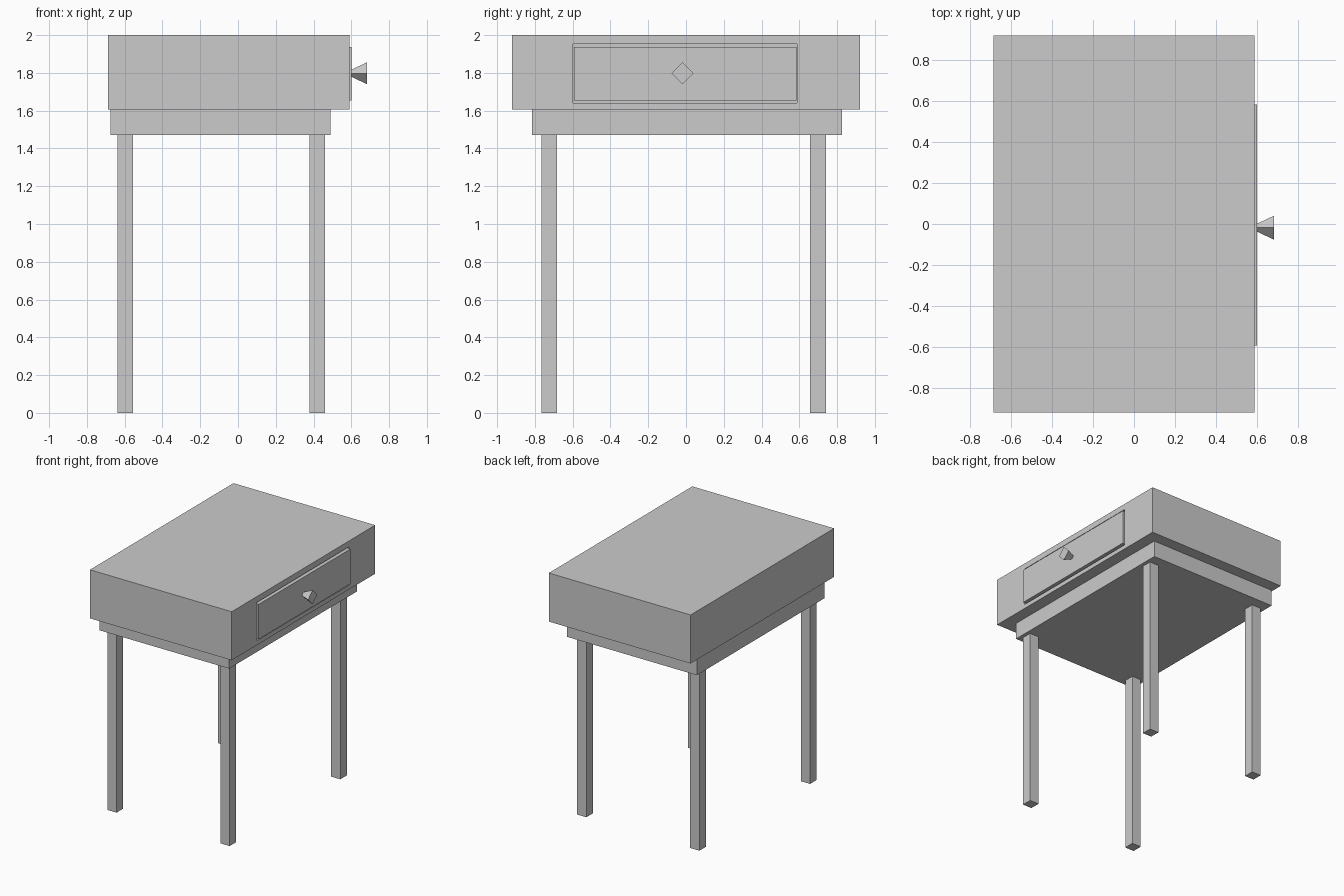
import bpy, bmesh, math
from mathutils import Matrix, Vector

if "Cube" in bpy.data.objects:
    bpy.data.objects.remove(bpy.data.objects["Cube"])


def add_object(name, bm):
    mesh = bpy.data.meshes.new(name)
    bmesh.ops.recalc_face_normals(bm, faces=bm.faces)
    bm.to_mesh(mesh)
    bm.free()
    ob = bpy.data.objects.new(name, mesh)
    bpy.context.collection.objects.link(ob)
    return ob


def box(name, x, y, z):
    """Box from (min, max) ranges on each axis."""
    bm = bmesh.new()
    centre = Vector([(a + b) / 2 for a, b in (x, y, z)])
    size = [b - a for a, b in (x, y, z)]
    bmesh.ops.create_cube(bm, size=1,
                          matrix=Matrix.Translation(centre) @ Matrix.Diagonal((*size, 1)))
    return add_object(name, bm)


# Thick table body and the stepped-in apron below it
body = box("table_body", (-0.687, 0.589), (-0.922, 0.922), (1.605, 2.0))
box("apron", (-0.676, 0.491), (-0.815, 0.826), (1.47, 1.605))

# Drawer opening cut into the body
cutter = box("drawer_opening_cutter", (0.40, 0.70), (-0.597, 0.588), (1.64, 1.952))
cutter.hide_render = True
cutter.display_type = 'WIRE'
cut = body.modifiers.new("drawer_opening", 'BOOLEAN')
cut.operation = 'DIFFERENCE'
cut.solver = 'EXACT'
cut.object = cutter

# Drawer, with a narrow gap above and below
box("drawer", (0.40, 0.602), (-0.594, 0.585), (1.654, 1.938))

# Four-sided flared knob
bm = bmesh.new()
bmesh.ops.create_cone(bm, cap_ends=True, segments=4, radius1=0.018, radius2=0.058,
                      depth=0.085,
                      matrix=Matrix.Translation((0.641, -0.018, 1.798))
                      @ Matrix.Rotation(math.pi / 2, 4, 'Y'))
add_object("drawer_knob", bm)

# Four square legs
for side_x, x in (("back", (-0.639, -0.556)), ("front", (0.379, 0.461))):
    for side_y, y in (("left", (-0.766, -0.682)), ("right", (0.656, 0.740))):
        box(f"{side_x}_{side_y}_leg", x, y, (0.0, 1.47))
